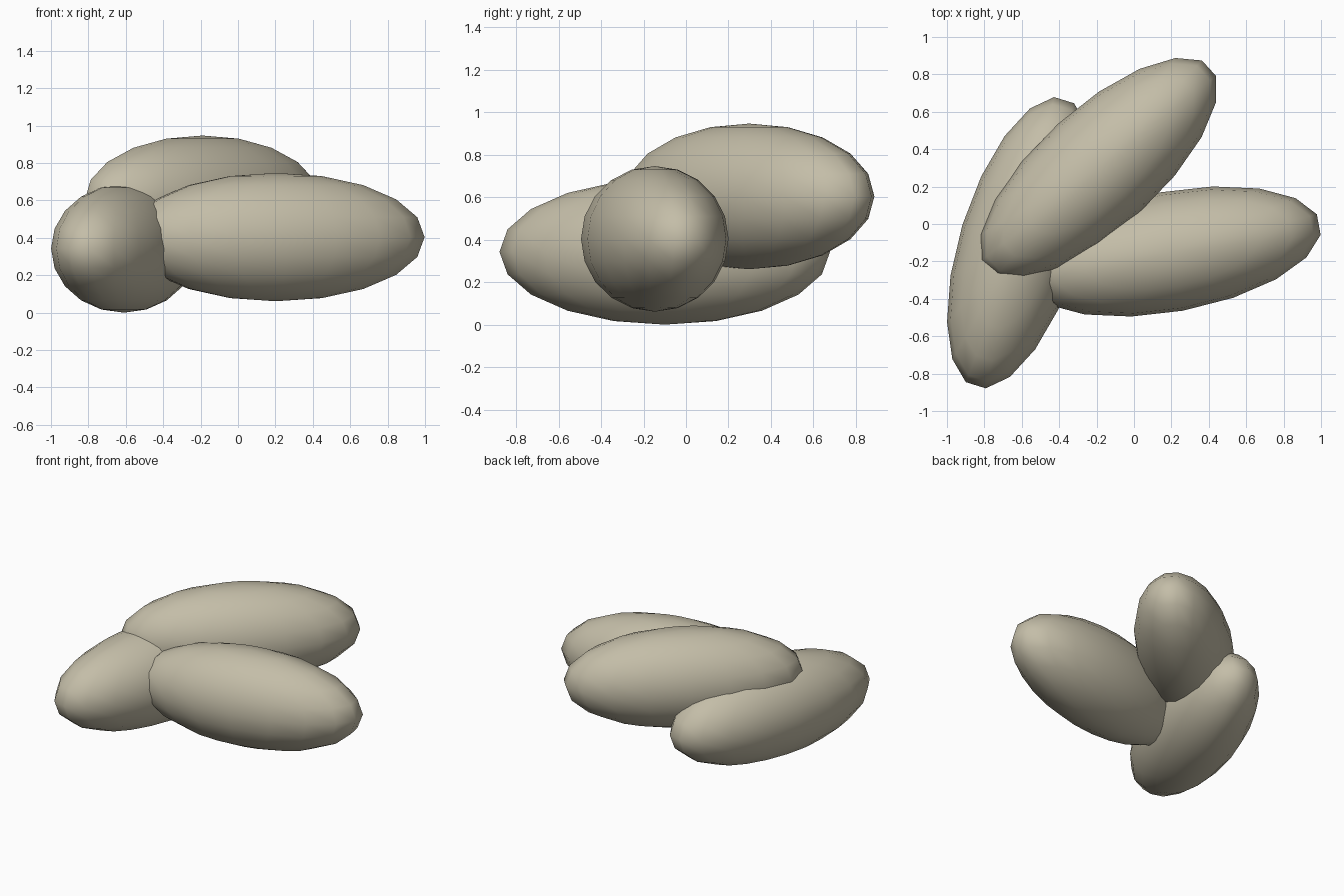
import bpy, bmesh, math
from mathutils import Matrix, Vector

if "Cube" in bpy.data.objects:
    bpy.data.objects.remove(bpy.data.objects["Cube"])

# One warm stone colour
mat = bpy.data.materials.new("warm_beige")
mat.diffuse_color = (0.55, 0.51, 0.39, 1.0)
mat.use_nodes = True
mat.node_tree.nodes["Principled BSDF"].inputs["Base Color"].default_value = mat.diffuse_color

HALF_LENGTH, HALF_WIDTH, HALF_HEIGHT = 0.81, 0.322, 0.343


def pebble(name, centre, angle):
    """Smooth elongated ellipsoid lying flat, long axis turned by angle (degrees)."""
    bm = bmesh.new()
    bmesh.ops.create_uvsphere(bm, u_segments=18, v_segments=10, radius=1.0)
    # turn the sphere so that a column of vertices lies on the short (y) axis
    v = max(bm.verts, key=lambda p: p.co.x ** 2 + p.co.y ** 2)
    phase = math.pi / 2 - math.atan2(v.co.y, v.co.x)
    m = (Matrix.Translation(Vector(centre))
         @ Matrix.Rotation(math.radians(angle), 4, 'Z')
         @ Matrix.Diagonal((HALF_LENGTH, HALF_WIDTH, HALF_HEIGHT, 1.0))
         @ Matrix.Rotation(phase, 4, 'Z'))
    bmesh.ops.transform(bm, matrix=m, verts=bm.verts)
    for f in bm.faces:
        f.smooth = True
    mesh = bpy.data.meshes.new(name)
    bm.to_mesh(mesh)
    bm.free()
    mesh.materials.append(mat)
    ob = bpy.data.objects.new(name, mesh)
    bpy.context.collection.objects.link(ob)
    return ob


# Three overlapping pebbles, lowest to highest
pebble("lower_pebble", (-0.61, -0.10, 0.343), 72.8)
pebble("middle_pebble", (0.203, -0.147, 0.404), 10.4)
pebble("upper_pebble", (-0.19, 0.297, 0.604), 42.2)
